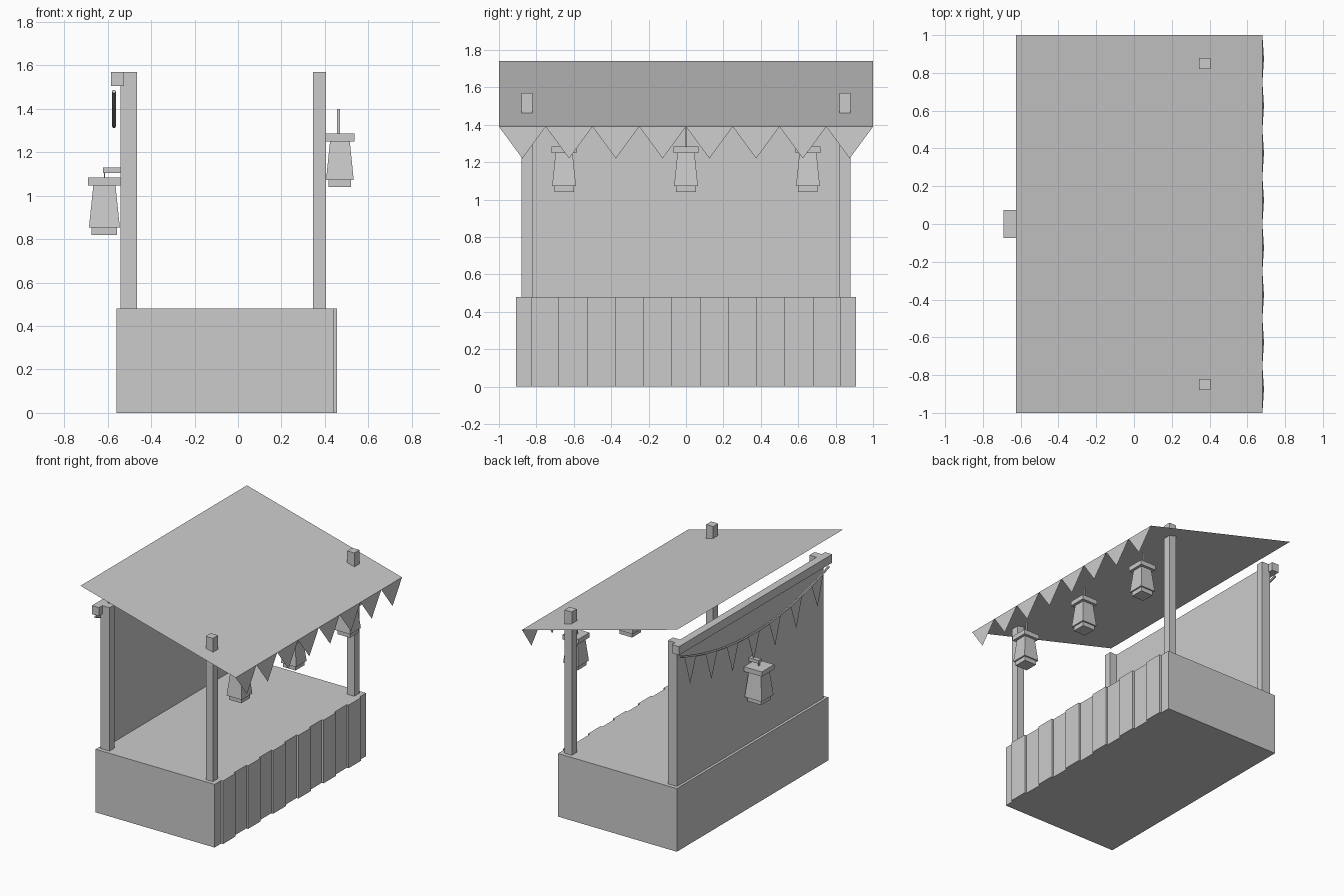
import bpy
import bmesh

old = bpy.data.objects.get("Cube")
if old:
    bpy.data.objects.remove(old, do_unlink=True)

grey = bpy.data.materials.new("plain_grey")
grey.use_nodes = True
COLOUR = (0.6, 0.6, 0.6, 1)
grey.diffuse_color = COLOUR
grey.node_tree.nodes["Principled BSDF"].inputs["Base Color"].default_value = COLOUR


def mesh_object(name, verts, faces, solid=True):
    mesh = bpy.data.meshes.new(name)
    mesh.from_pydata(verts, [], faces)
    if solid:
        bm = bmesh.new()
        bm.from_mesh(mesh)
        bmesh.ops.recalc_face_normals(bm, faces=bm.faces)
        bm.to_mesh(mesh)
        bm.free()
    mesh.materials.append(grey)
    obj = bpy.data.objects.new(name, mesh)
    bpy.context.collection.objects.link(obj)
    return obj


def prism(name, outline, z0, z1):
    """Extrude an (x, y) outline from z0 to z1."""
    n = len(outline)
    verts = [(x, y, z) for z in (z0, z1) for x, y in outline]
    sides = [(i, (i + 1) % n, (i + 1) % n + n, i + n) for i in range(n)]
    return mesh_object(name, verts, [tuple(range(n))[::-1], tuple(range(n, 2 * n))] + sides)


def box(name, x0, x1, y0, y1, z0, z1):
    return prism(name, [(x0, y0), (x1, y0), (x1, y1), (x0, y1)], z0, z1)


def taper(name, x, y, low, high, z0, z1):
    """Square block whose half width goes from low to high."""
    obj = box(name, x - low, x + low, y - low, y + low, z0, z1)
    for v in obj.data.vertices:
        if v.co.z > (z0 + z1) / 2:
            v.co.x = x + (v.co.x - x) * high / low
            v.co.y = y + (v.co.y - y) * high / low
    return obj


def lantern(name, x, y, bottom, top, size):
    """Foot, flared body and flat square cap."""
    taper(name + "_foot", x, y, size * 0.78, size * 0.78, bottom, bottom + 0.033)
    taper(name + "_body", x, y, size * 0.95, size * 0.68, bottom + 0.033, top - 0.036)
    taper(name + "_cap", x, y, size, size, top - 0.036, top)


# Counter block with alternating raised boards on its serving side
steps = [-0.83 + i * 1.66 / 11 for i in range(12)]
outline = [(-0.56, -0.91), (0.44, -0.91)]
for i, y in enumerate(steps):
    pair = [(0.44, y), (0.455, y)]
    outline += pair if i % 2 == 0 else pair[::-1]
outline += [(0.44, 0.91), (-0.56, 0.91)]
prism("counter", outline, 0, 0.48)

# Four posts
for side, y in (("right", -0.85), ("left", 0.85)):
    for end, x in (("serving", 0.375), ("rear", -0.495)):
        box(f"{end}_post_{side}", x - 0.03, x + 0.03, y - 0.03, y + 0.03, 0.48, 1.57)

# Rear wall and the beam above it
box("rear_wall", -0.54, -0.525, -0.88, 0.88, 0.48, 1.505)
box("rear_beam", -0.585, -0.525, -0.92, 0.92, 1.505, 1.57)

# Sloping sheet roof
mesh_object("roof", [(-0.625, -1, 1.74), (0.68, -1, 1.39), (0.68, 1, 1.39), (-0.625, 1, 1.74)],
            [(0, 1, 2, 3)], solid=False)

# Pennant fringe on the low roof edge
verts, faces = [], []
for i in range(8):
    y = -1 + i * 0.25
    faces.append(tuple(range(len(verts), len(verts) + 3)))
    verts += [(0.688, y + 0.125, 1.22), (0.68, y + 0.25, 1.39), (0.68, y, 1.39)]
mesh_object("roof_pennants", verts, faces, solid=False)


# Sagging rope behind the rear wall
def rope_z(y):
    return 1.32 + 0.16 * (y / 0.9) ** 2


curve = bpy.data.curves.new("rope", "CURVE")
curve.dimensions = "3D"
curve.bevel_depth = 0.009
curve.bevel_resolution = 1
curve.use_fill_caps = True
spline = curve.splines.new("POLY")
spline.points.add(24)
for i, point in enumerate(spline.points):
    y = -0.9 + i * 1.8 / 24
    point.co = (-0.571, y, rope_z(y), 1)
rope = bpy.data.objects.new("rope", curve)
bpy.context.collection.objects.link(rope)
curve.materials.append(grey)
bpy.context.view_layer.objects.active = rope
rope.select_set(True)
bpy.ops.object.convert(target="MESH")
bpy.ops.object.shade_smooth_by_angle()

# Pennants hanging from the rope
verts, faces = [], []
for i in range(7):
    y = (i - 3) * 0.255
    faces.append(tuple(range(len(verts), len(verts) + 3)))
    verts += [(-0.571, y - 0.072, rope_z(y - 0.072)), (-0.571, y, rope_z(y) - 0.21),
              (-0.571, y + 0.072, rope_z(y + 0.072))]
mesh_object("rope_pennants", [v for v in verts], [f[::-1] for f in faces], solid=False)

# Three lanterns under the roof edge, each on a flat strap
for side, y in (("right", -0.652), ("middle", 0), ("left", 0.652)):
    lantern(f"serving_lantern_{side}", 0.469, y, 1.04, 1.285, 0.067)
    box(f"lantern_strap_{side}", 0.455, 0.47, y - 0.002, y + 0.002, 1.28, 1.4)

# Rear lantern with its wall bracket
lantern("rear_lantern", -0.615, 0, 0.82, 1.083, 0.075)
box("rear_bracket", -0.622, -0.54, -0.018, 0.018, 1.105, 1.13)
box("rear_lantern_strap", -0.617, -0.613, -0.008, 0.008, 1.08, 1.11)
